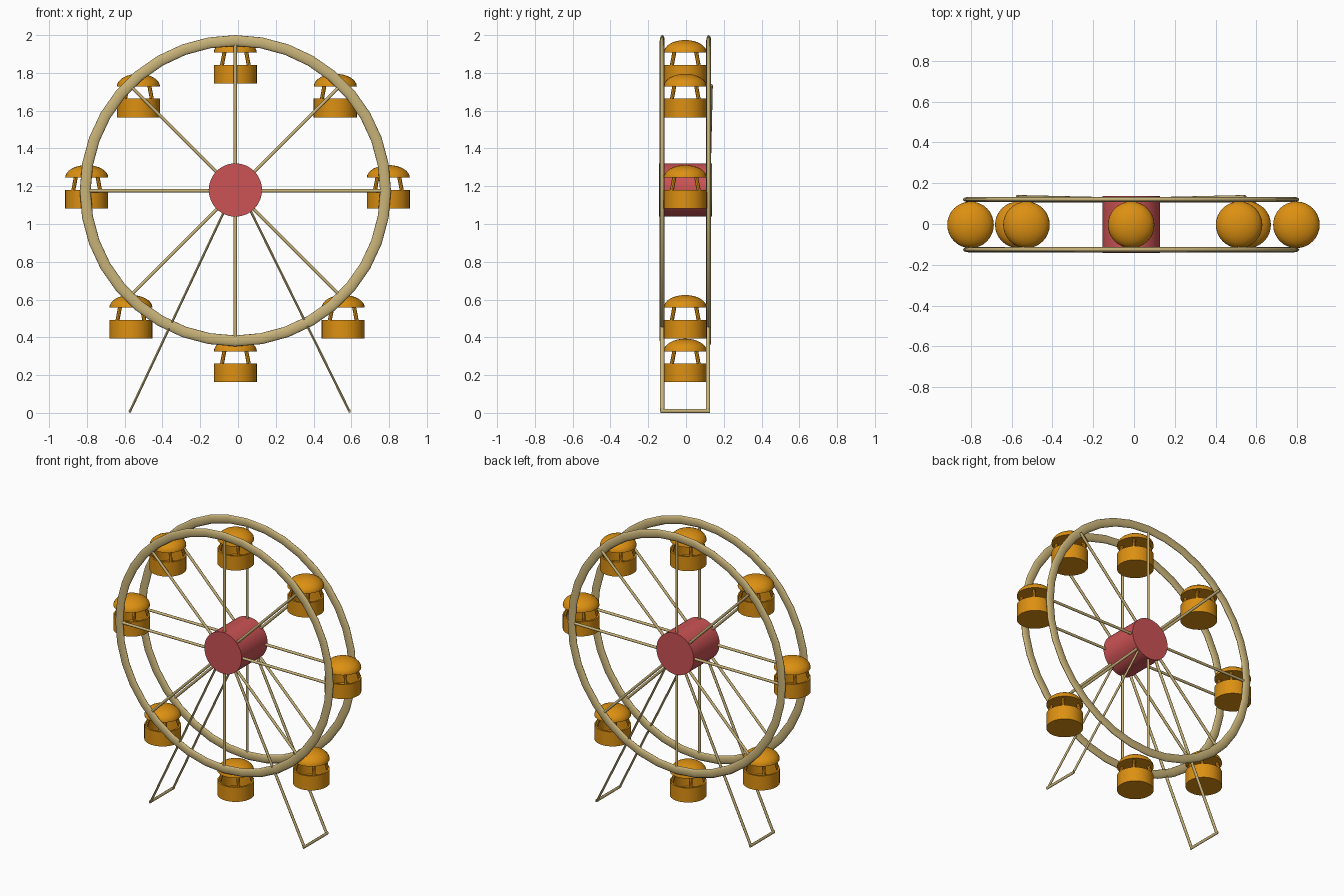
import bpy, bmesh
from math import sin, cos, pi, radians
from mathutils import Vector, Matrix

if "Cube" in bpy.data.objects:
    bpy.data.objects.remove(bpy.data.objects["Cube"])

CX, CZ = -0.014, 1.176      # wheel centre
FRONT, BACK = -0.126, 0.12  # planes of the two rims


def material(name, rgb):
    m = bpy.data.materials.new(name)
    m.diffuse_color = (*rgb, 1)
    m.use_nodes = True
    m.node_tree.nodes["Principled BSDF"].inputs["Base Color"].default_value = m.diffuse_color
    return m


TAN = material("tan_paint", (0.58, 0.45, 0.19))
ORANGE = material("orange_paint", (0.72, 0.28, 0.006))
RED = material("red_paint", (0.60, 0.085, 0.09))


def finish(ob, name, mat, angle=40):
    ob.name = name
    ob.data.materials.append(mat)
    bpy.ops.object.select_all(action='DESELECT')
    ob.select_set(True)
    bpy.context.view_layer.objects.active = ob
    bpy.ops.object.shade_smooth_by_angle(angle=radians(angle))
    return ob


def add_rod(bm, a, b, rx, ry=None, sides=10):
    """Rod from a to b; ry is the half thickness across the second axis."""
    a, b = Vector(a), Vector(b)
    d = b - a
    z = d.normalized()
    side = Vector((0, 1, 0)) if abs(z.y) < 0.9 else Vector((0, 0, 1))
    x = side.cross(z).normalized()
    y = z.cross(x)
    rot = Matrix((x, y, z)).transposed().to_4x4()
    size = Matrix.Diagonal((rx, ry or rx, d.length, 1))
    bmesh.ops.create_cone(bm, cap_ends=True, segments=sides, radius1=1, radius2=1,
                          depth=1, matrix=Matrix.Translation((a + b) / 2) @ rot @ size)


def add_lathe(bm, profile, steps=32):
    """Spin a (radius, height) profile around z."""
    vs = [bm.verts.new((r, 0, z)) for r, z in profile]
    es = [bm.edges.new(p) for p in zip(vs, vs[1:])]
    bmesh.ops.spin(bm, geom=vs + es, cent=(0, 0, 0), axis=(0, 0, 1),
                   angle=2 * pi, steps=steps, use_duplicate=False)


def from_bmesh(bm, name, mat):
    bmesh.ops.remove_doubles(bm, verts=bm.verts, dist=1e-5)
    bmesh.ops.recalc_face_normals(bm, faces=bm.faces)
    me = bpy.data.meshes.new(name)
    bm.to_mesh(me)
    bm.free()
    ob = bpy.data.objects.new(name, me)
    bpy.context.collection.objects.link(ob)
    return finish(ob, name, mat)


# Flattened ring rims and their spokes
for label, y in (("front", FRONT), ("back", BACK)):
    bpy.ops.mesh.primitive_torus_add(location=(CX, y, CZ), rotation=(pi / 2, 0, 0),
                                     major_radius=0.795, minor_radius=0.029,
                                     major_segments=36, minor_segments=12)
    rim = bpy.context.object
    rim.scale.z = 0.45
    finish(rim, label + "_rim", TAN, 60)

    bm = bmesh.new()
    for i in range(8):
        a = i * pi / 4
        # upper rear diagonals lean slightly outward
        lean = 0.013 if y > 0 and i in (1, 3) else 0
        add_rod(bm, (CX, y, CZ),
                (CX + 0.79 * cos(a), y + lean, CZ + 0.79 * sin(a)), 0.009)
    from_bmesh(bm, label + "_spokes", TAN)

# Hub drum
bpy.ops.mesh.primitive_cylinder_add(vertices=48, radius=0.141, depth=0.28,
                                    location=(CX, -0.002, CZ + 0.004),
                                    rotation=(pi / 2, 0, 0))
finish(bpy.context.object, "hub", RED)

# Support legs with a cross bar at each foot
for label, top, foot in (("left", -0.022, -0.572), ("right", 0.014, 0.59)):
    bm = bmesh.new()
    for y in (FRONT, BACK - 0.004):
        add_rod(bm, (top, y, CZ), (foot, y, 0.008), 0.0065, 0.011)
    add_rod(bm, (foot, FRONT - 0.01, 0.01), (foot, BACK + 0.006, 0.01), 0.007, 0.01)
    from_bmesh(bm, label + "_leg_frame", TAN)

# Cabin: open basket, four slanted posts, domed roof (origin at roof top)
bm = bmesh.new()
R = 0.114
add_lathe(bm, [(0, -0.23), (R, -0.23), (R, -0.131), (R - 0.012, -0.131),
               (R - 0.012, -0.218), (0, -0.218)])
dome = [(R * cos(t * pi / 16), -0.067 + 0.067 * sin(t * pi / 16)) for t in range(8)]
add_lathe(bm, [(0, -0.067)] + dome + [(0, 0)])
for sx in (-1, 1):
    for sy in (-1, 1):
        add_rod(bm, (sx * 0.073, sy * 0.073, -0.145),
                (sx * 0.056, sy * 0.056, -0.055), 0.0105, sides=8)
cabin = from_bmesh(bm, "cabin_1", ORANGE)

# Place the eight cabins around the wheel
spots = [(CX, 1.974), (0.515, 1.795), (0.796, 1.312), (0.557, 0.624),
         (CX, 0.393), (-0.567, 0.624), (-0.801, 1.312), (-0.527, 1.795)]
for i, (x, z) in enumerate(spots):
    ob = cabin
    if i:
        ob = cabin.copy()
        ob.name = "cabin_%d" % (i + 1)
        bpy.context.collection.objects.link(ob)
    ob.location = (x, -0.004, z)
